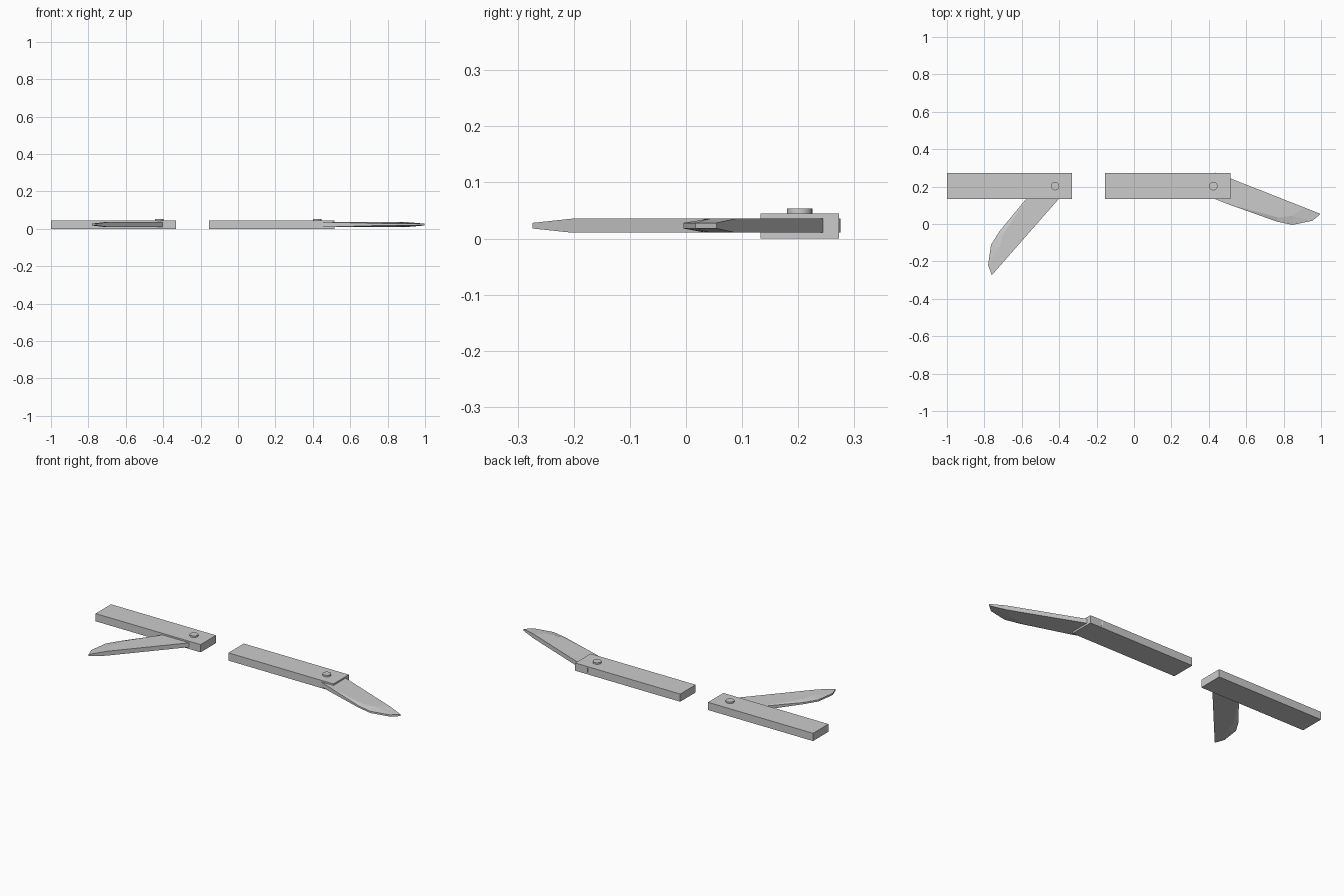
import bpy, bmesh, math
from mathutils import Matrix

if "Cube" in bpy.data.objects:
    bpy.data.objects.remove(bpy.data.objects["Cube"])

PIN_Y = 0.2025
MID_Z = 0.023


def box(name, x0, x1, y0, y1, z0, z1):
    bm = bmesh.new()
    bmesh.ops.create_cube(bm, size=1)
    for v in bm.verts:
        v.co.x = (x0 + x1) / 2 + v.co.x * (x1 - x0)
        v.co.y = (y0 + y1) / 2 + v.co.y * (y1 - y0)
        v.co.z = (z0 + z1) / 2 + v.co.z * (z1 - z0)
    finish(name, bm)


def finish(name, bm):
    bmesh.ops.recalc_face_normals(bm, faces=bm.faces)
    mesh = bpy.data.meshes.new(name)
    bm.to_mesh(mesh)
    bm.free()
    ob = bpy.data.objects.new(name, mesh)
    bpy.context.collection.objects.link(ob)
    return ob


# Blade outline: (along, across, half thickness), thick spine and thin edge
OUTLINE = [(-0.02, 0.066, 0.0125), (-0.02, -0.067, 0.0125), (0.10, -0.067, 0.0125),
           (0.38, -0.058, 0.005), (0.465, -0.044, 0.005), (0.557, 0.016, 0.005),
           (0.584, 0.066, 0.005), (0.49, 0.066, 0.0125)]
RIDGE = [(0.38, -0.035, 0.0125), (0.445, 0.0, 0.0125)]
# Flat cheek followed by the ground bevel facets
FACES = [(0, 1, 2, 8, 9, 7), (2, 3, 8), (3, 4, 9, 8), (4, 5, 9), (5, 6, 7, 9)]


def blade(name, x, angle, shift):
    bm = bmesh.new()
    pts = OUTLINE + RIDGE
    n = len(OUTLINE)
    top = [bm.verts.new((u + shift[0], v + shift[1], h)) for u, v, h in pts]
    low = [bm.verts.new((u + shift[0], v + shift[1], -h)) for u, v, h in pts]
    for f in FACES:
        bm.faces.new([top[i] for i in f])
        bm.faces.new([low[i] for i in reversed(f)])
    for i in range(n):
        j = (i + 1) % n
        bm.faces.new((top[i], low[i], low[j], top[j]))
    bm.transform(Matrix.Translation((x, PIN_Y, MID_Z)) @ Matrix.Rotation(math.radians(angle), 4, 'Z'))
    finish(name, bm)


def pin(name, x):
    bm = bmesh.new()
    bmesh.ops.create_cone(bm, cap_ends=True, segments=24, radius1=0.0225, radius2=0.0225,
                          depth=0.014, matrix=Matrix.Translation((x, PIN_Y, 0.0465)))
    ob = finish(name, bm)
    bpy.context.view_layer.objects.active = ob
    ob.select_set(True)
    bpy.ops.object.shade_smooth_by_angle()
    ob.select_set(False)


# Two folding knives: one half closed, one opened
for label, x, angle, shift in (("folded", -0.422, 228.7, (-0.003, -0.006)),
                               ("open", 0.424, -21.5, (0.004, 0.006))):
    box(label + "_handle", x - 0.578, x + 0.091, 0.1325, 0.2725, 0, 0.0445)
    blade(label + "_blade", x, angle, shift)
    pin(label + "_pivot_pin", x)
